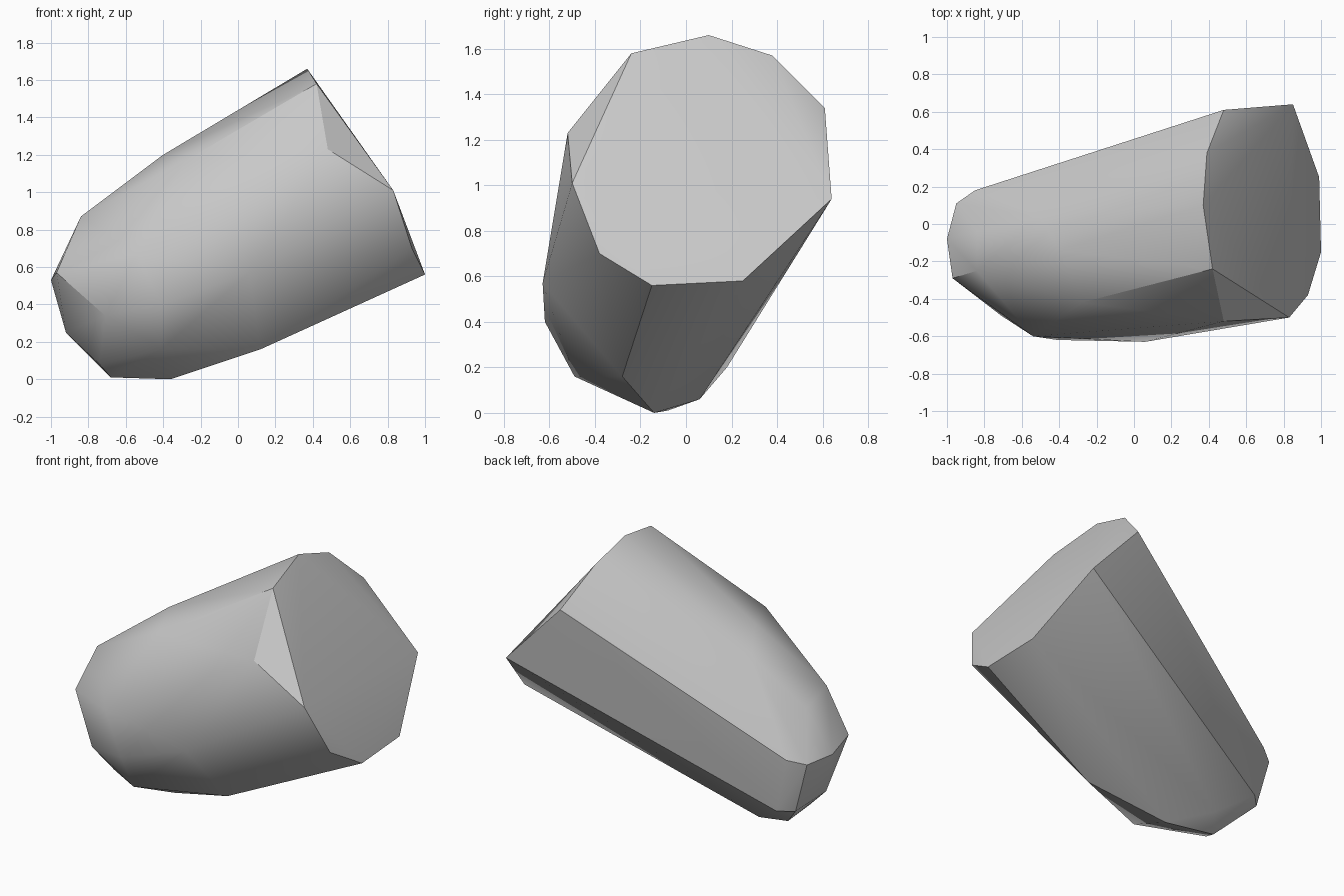
import bpy
import bmesh
import math

default_cube = bpy.data.objects.get("Cube")
if default_cube:
    bpy.data.objects.remove(default_cube, do_unlink=True)


def make_material(name, colour):
    material = bpy.data.materials.new(name)
    material.use_nodes = True
    material.diffuse_color = colour
    material.node_tree.nodes["Principled BSDF"].inputs["Base Color"].default_value = colour
    return material


def hull_object(name, corners, material):
    """Wrap a convex shell around the given corner points."""
    mesh = bpy.data.meshes.new(name)
    shell = bmesh.new()
    for corner in corners:
        shell.verts.new(corner)
    result = bmesh.ops.convex_hull(shell, input=shell.verts[:])
    unused = {item for key in ("geom_interior", "geom_unused")
              for item in result[key] if isinstance(item, bmesh.types.BMVert)}
    loose = [vert for vert in unused if vert.is_valid and not vert.link_faces]
    bmesh.ops.delete(shell, geom=loose, context="VERTS")
    bmesh.ops.recalc_face_normals(shell, faces=shell.faces[:])
    shell.to_mesh(mesh)
    shell.free()
    mesh.materials.append(material)
    rock = bpy.data.objects.new(name, mesh)
    bpy.context.collection.objects.link(rock)
    return rock


# Broad broken end, as a ring from the peak around the back to the front
broad_end = [
    (.37, .10, 1.66), (.39, .38, 1.57), (.48, .61, 1.34), (.85, .64, .94),
    (.99, .25, .58), (1, -.15, .56), (.93, -.38, .70), (.83, -.50, 1.01),
    (.48, -.52, 1.23), (.42, -.24, 1.58),
]

# Corners along the upper ridge and the front flank
ridge_and_flank = [
    (-.40, -.14, 1.20), (-.28, -.42, 1.17), (-.50, .04, 1.08),
    (.06, -.63, .57), (-.54, -.60, .67), (-.41, -.62, .40),
]

# Narrow worn end
narrow_end = [
    (-.84, -.25, .87), (-.84, -.04, .80), (-.97, -.29, .57), (-1, -.08, .53),
    (-.95, .11, .52), (-.85, .18, .55), (-.92, -.13, .25), (-.71, -.49, .34),
]

# Underside and the low back edge
underside = [
    (-.41, -.49, .16), (-.74, -.22, .08), (-.68, -.08, .01), (-.36, -.14, 0),
    (.12, -.28, .16), (-.57, .06, .06), (-.78, .18, .20), (-.86, .10, .19),
]

stone_grey = make_material("stone grey", (.58, .58, .58, 1))
rock = hull_object("rock", broad_end + ridge_and_flank + narrow_end + underside, stone_grey)

# Soften the shallow edges and keep the hard breaks crisp
bpy.ops.object.select_all(action="DESELECT")
rock.select_set(True)
bpy.context.view_layer.objects.active = rock
bpy.ops.object.shade_smooth_by_angle(angle=math.radians(30))
